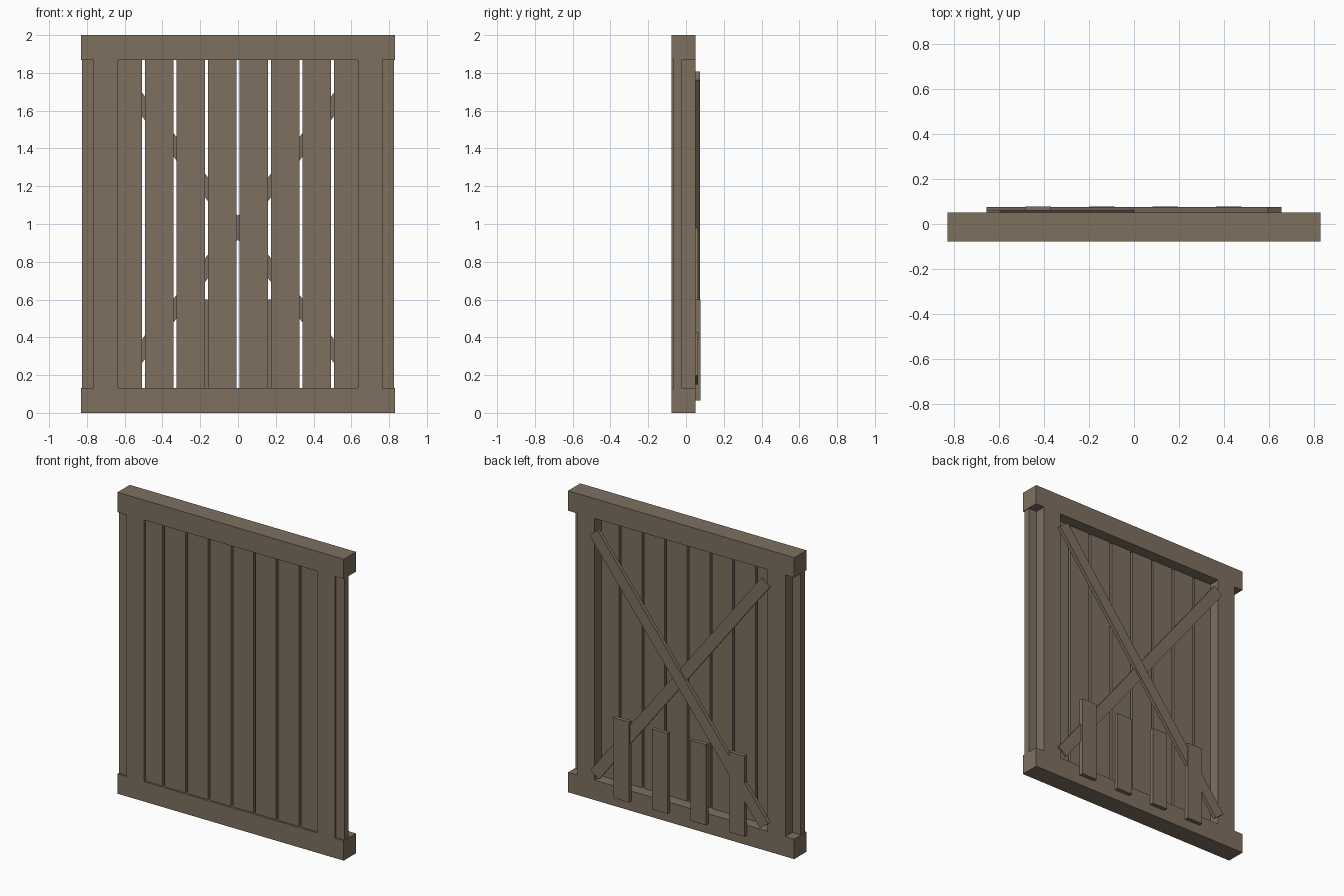
import bpy
import math

if "Cube" in bpy.data.objects:
    bpy.data.objects.remove(bpy.data.objects["Cube"])

wood = bpy.data.materials.new("weathered_wood")
wood.diffuse_color = (0.21, 0.163, 0.117, 1)
wood.use_nodes = True
wood.node_tree.nodes["Principled BSDF"].inputs["Base Color"].default_value = wood.diffuse_color


def box(name, x, y, z, tilt=0.0):
    """Box from (min, max) ranges, optionally tilted about y."""
    bpy.ops.mesh.primitive_cube_add(size=1)
    o = bpy.context.object
    o.name = name
    o.location = [(r[0] + r[1]) / 2 for r in (x, y, z)]
    o.scale = [r[1] - r[0] for r in (x, y, z)]
    o.rotation_euler.y = tilt
    o.data.materials.append(wood)
    return o


FRONT, BACK = -0.077, 0.051

# Frame: top and bottom rails, two stiles
box("bottom_rail", (-0.83, 0.83), (FRONT, BACK), (0, 0.132))
box("top_rail", (-0.83, 0.83), (FRONT, BACK), (1.868, 2))
for side, cx in (("left", -0.7), ("right", 0.7)):
    box(side + "_stile", (cx - 0.065, cx + 0.065), (FRONT, BACK), (0.132, 1.868))

# Ten vertical planks with narrow gaps, set into the frame
for i in range(10):
    cx = (i - 4.5) * 0.1667
    box("plank", (cx - 0.076, cx + 0.076), (-0.065, -0.023), (0.132, 1.868))

# Crossed diagonal braces on the back, one lying over the other
for name, sign, top in (("upper_brace", 1, 0.075), ("lower_brace", -1, 0.063)):
    box(name, (-1.02, 1.02), (BACK, top), (0.98 - 0.0385, 0.98 + 0.0385),
        -sign * math.radians(52.1))

# Four short boards along the foot of the back
for i in range(4):
    cx = (i - 1.5) * 0.283 - 0.002
    box("short_board", (cx - 0.057, cx + 0.057), (BACK, 0.077), (0.066, 0.6))
